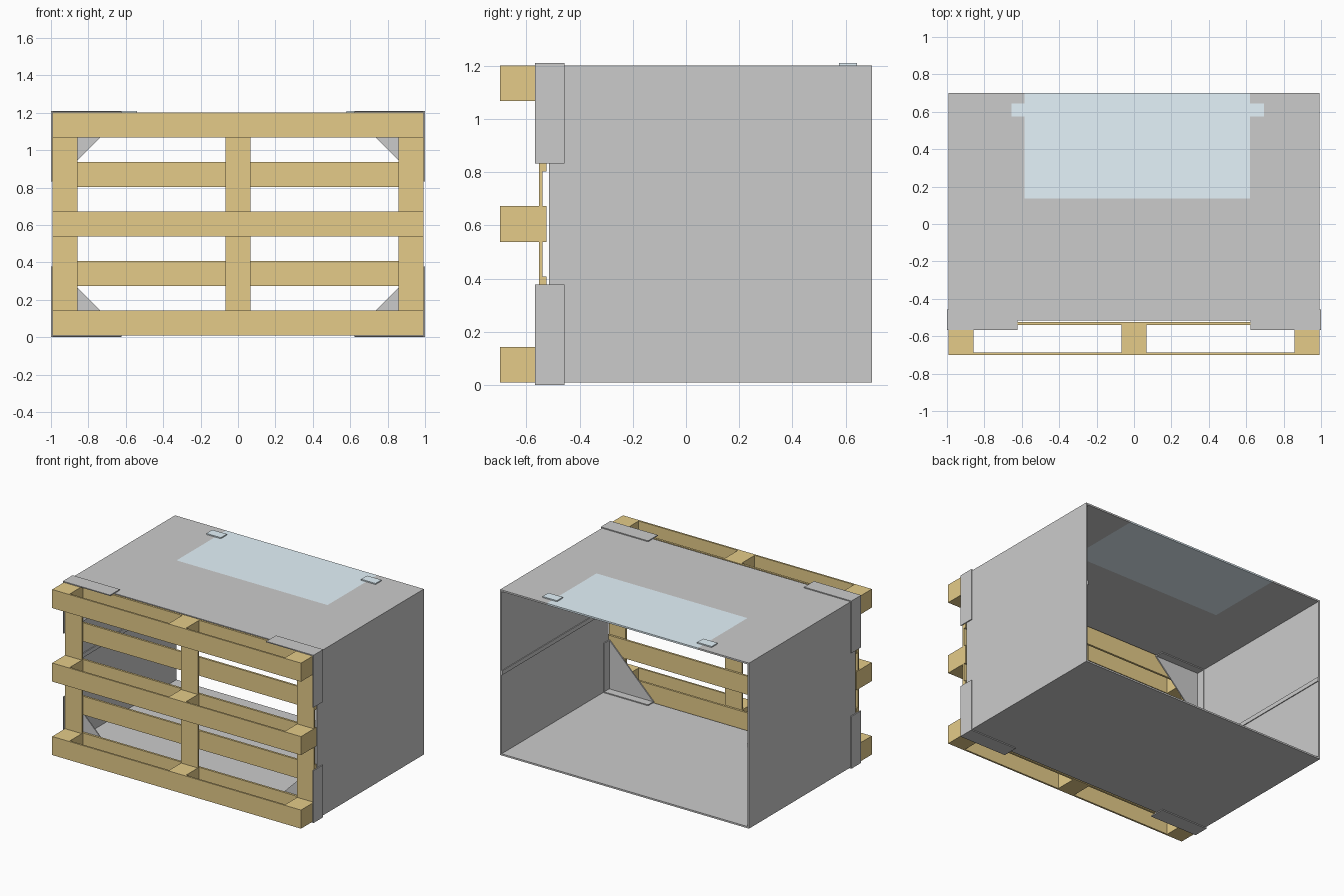
import bpy, bmesh

if "Cube" in bpy.data.objects:
    bpy.data.objects.remove(bpy.data.objects["Cube"])


def material(name, color):
    m = bpy.data.materials.new(name)
    m.diffuse_color = color
    m.use_nodes = True
    m.node_tree.nodes["Principled BSDF"].inputs["Base Color"].default_value = m.diffuse_color
    return m


WOOD = material("wood", (0.78, 0.60, 0.25, 1))
GLASS = material("pale_blue", (0.78, 0.90, 0.97, 1))


def finish(name, bm, mat=None):
    bmesh.ops.recalc_face_normals(bm, faces=bm.faces)
    me = bpy.data.meshes.new(name)
    bm.to_mesh(me)
    bm.free()
    ob = bpy.data.objects.new(name, me)
    bpy.context.collection.objects.link(ob)
    if mat:
        me.materials.append(mat)
    return ob


def add_box(bm, x, y, z):
    verts = bmesh.ops.create_cube(bm, size=1)["verts"]
    for v in verts:
        for i, (a, b) in enumerate((x, y, z)):
            v.co[i] = (a + b) / 2 + v.co[i] * (b - a)


def box(name, x, y, z, mat=None):
    bm = bmesh.new()
    add_box(bm, x, y, z)
    return finish(name, bm, mat)


X, Z0, Z1 = 0.993, 0.008, 1.202      # outer faces of the pallet and sleeve
W = 0.134                            # pallet board width
H = Z1 - Z0

# Pallet standing on its edge
cols = [(-X, -X + W), (-W / 2, W / 2), (X - W, X)]
rows = [(Z0 + i * (H - W) / 4, Z0 + i * (H - W) / 4 + W) for i in range(5)]
for i, r in enumerate(rows):
    box(f"deck_board_{i}", (-X, X), (-0.54, -0.525), r, WOOD)
    if i % 2 == 0:
        box(f"front_board_{i}", (-X, X), (-0.70, -0.687), r, WOOD)
        for j, c in enumerate(cols):
            box(f"block_{i}_{j}", c, (-0.687, -0.553), r, WOOD)
for j, c in enumerate(cols):
    box(f"upright_board_{j}", c, (-0.553, -0.54), (Z0, Z1), WOOD)

# Sleeve, open front and back, with a window cutout in the roof
T = 0.012
YF, YB = -0.515, 0.70
WX0, WX1, WY = -0.585, 0.62, 0.135
box("floor_panel", (-X, X), (YF, YB), (Z0, Z0 + T))
for s, side in ((-1, "left"), (1, "right")):
    def sx(a, b):
        return tuple(sorted((s * a, s * b)))
    box(side + "_wall", sx(X - T, X), (YF, YB), (Z0 + T, Z1 - T))
    box(side + "_wall_seam", sx(X - T - 0.006, X - T), (YF, YB), (0.59, 0.62))
roof = (Z1 - T, Z1)
box("roof_front", (-X, X), (YF, WY), roof)
box("roof_left", (-X, WX0), (WY, YB), roof)
box("roof_right", (WX1, X), (WY, YB), roof)
box("roof_window", (WX0, WX1), (WY, YB), roof, GLASS)
for side, x in (("left", -0.655), ("right", 0.58)):
    box(side + "_window_clip", (x, x + 0.115), (0.575, 0.643), (Z1, 1.21), GLASS)


# Corner brackets: outer plates, gusset and inner flanges, mirrored to four corners
def bracket(name, right, top):
    bm = bmesh.new()
    L, p, o = 0.377, 0.007, 0.02
    outer, inner = (-0.568, -0.457), (-0.515, -0.457)
    add_box(bm, (0, p), outer, (0, L))
    add_box(bm, (p, L), outer, (0, p))
    add_box(bm, (o, o + p), inner, (o, L))
    add_box(bm, (o + p, L), inner, (o, o + p))
    profile = [(p, p), (L, p), (L, 0.028), (0.028, L), (p, L)]
    face = bm.faces.new([bm.verts.new((x, -0.523, z)) for x, z in profile])
    ext = bmesh.ops.extrude_face_region(bm, geom=[face])["geom"]
    bmesh.ops.translate(bm, vec=(0, 0.008, 0),
                        verts=[g for g in ext if isinstance(g, bmesh.types.BMVert)])
    for v in bm.verts:
        v.co.x = 1 - v.co.x if right else v.co.x - 1
        if top:
            v.co.z = 1.21 - v.co.z
    finish(name, bm)


for right in (0, 1):
    for top in (0, 1):
        bracket(f"{('lower', 'upper')[top]}_{('left', 'right')[right]}_bracket", right, top)
